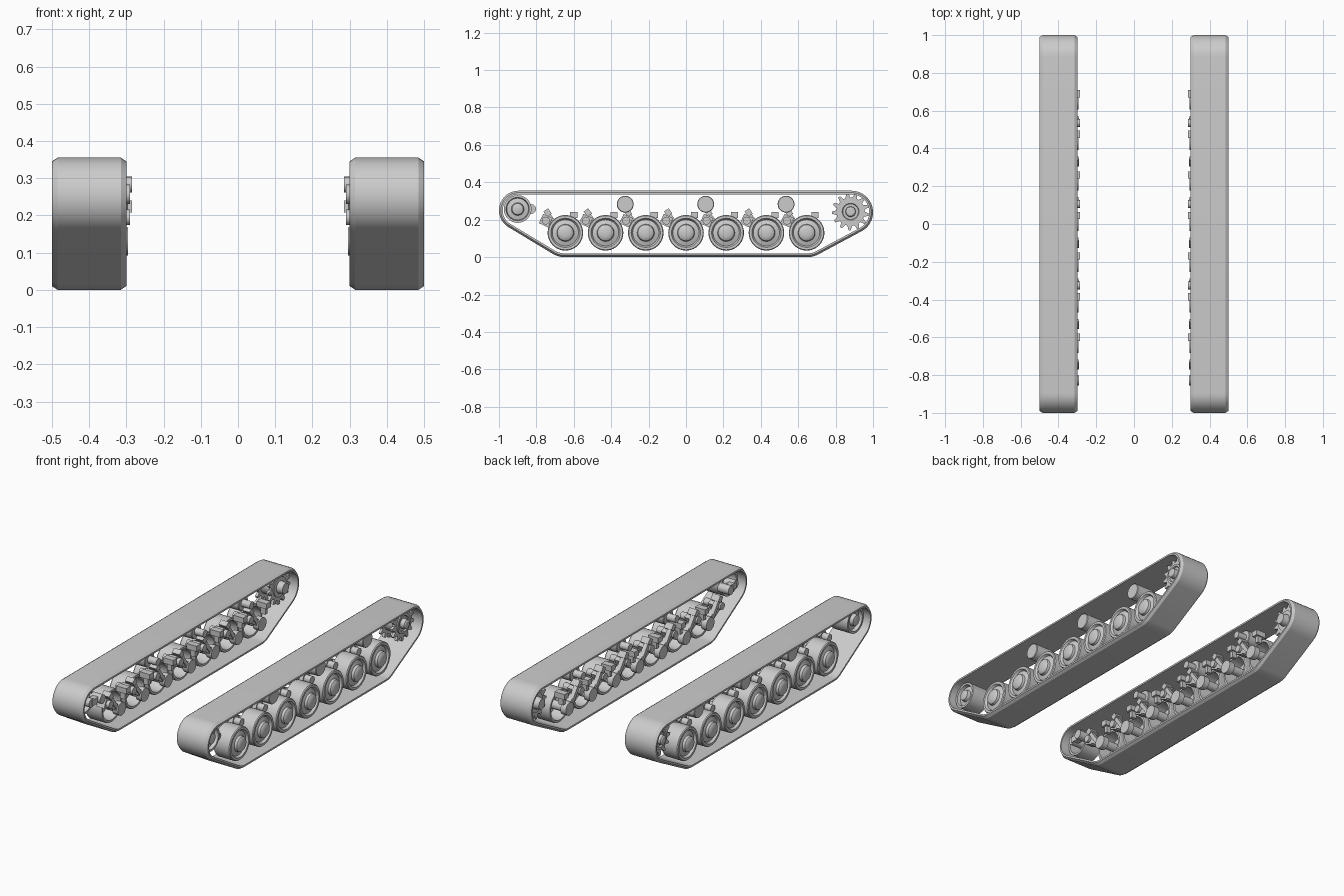
import bpy, bmesh, math
from mathutils import Matrix, Vector

cube = bpy.data.objects.get("Cube")
if cube:
    bpy.data.objects.remove(cube, do_unlink=True)

grey = bpy.data.materials.new("plain grey")
grey.use_nodes = True
COLOUR = (0.6, 0.6, 0.6, 1)
grey.diffuse_color = COLOUR
grey.node_tree.nodes["Principled BSDF"].inputs["Base Color"].default_value = COLOUR


def finish(name, bm):
    """Turn a left-side part into an object mirrored to the right side."""
    bmesh.ops.recalc_face_normals(bm, faces=bm.faces)
    mesh = bpy.data.meshes.new(name)
    bm.to_mesh(mesh)
    bm.free()
    mesh.materials.append(grey)
    mesh.shade_smooth()
    mesh.set_sharp_from_angle(angle=math.radians(30))
    ob = bpy.data.objects.new(name, mesh)
    bpy.context.collection.objects.link(ob)
    ob.modifiers.new("Mirror", 'MIRROR').use_mirror_merge = False
    return ob


def skin(bm, rings, closed=False):
    """Bridge consecutive rings of points with quads; rings wrap around."""
    vs = [[bm.verts.new(p) for p in ring] for ring in rings]
    n = len(vs[0])
    for a, b in zip(vs, vs[1:] + ([vs[0]] if closed else [])):
        for i in range(n):
            j = (i + 1) % n
            bm.faces.new((a[i], a[j], b[j], b[i]))
    if not closed:
        bm.faces.new(vs[0])
        bm.faces.new(vs[-1])


def lathe(bm, y, z, profile, n=32):
    """Revolve (x, radius) pairs about an axis running sideways."""
    skin(bm, [[(x, y + r * math.cos(i * math.tau / n), z + r * math.sin(i * math.tau / n))
               for i in range(n)] for x, r in profile])


def rod(bm, y, z, x0, x1, r, n=20):
    lathe(bm, y, z, [(x0, r), (x1, r)], n)


def block(bm, y, z, x0, x1, length, height, angle=0):
    m = (Matrix.Translation(((x0 + x1) / 2, y, z)) @ Matrix.Rotation(angle, 4, 'X')
         @ Matrix.Diagonal((x1 - x0, length, height, 1)))
    bmesh.ops.create_cube(bm, size=1, matrix=m)


def beam(bm, a, b, x0, x1, height):
    """Straight bar between two (y, z) points."""
    d = Vector(b) - Vector(a)
    mid = (Vector(a) + Vector(b)) / 2
    block(bm, mid.x, mid.y, x0, x1, d.length, height, math.atan2(d.y, d.x))


# Track belt: chamfered section swept around four arcs
arcs = [(-0.895, 0.25, 0.105, 90, 241, 16), (-0.65, 0.12, 0.12, 242, 270, 5),
        (0.65, 0.12, 0.12, 270, 297, 5), (0.885, 0.24, 0.115, 298, 450, 16)]
section = [(-0.02, 0.3), (-0.01, 0.3), (0, 0.315), (0, 0.485), (-0.01, 0.5), (-0.02, 0.5)]
rings = []
for cy, cz, r, a0, a1, steps in arcs:
    for i in range(steps + 1):
        a = math.radians(a0 + (a1 - a0) * i / steps)
        rings.append([(x, cy + (r + d) * math.cos(a), cz + (r + d) * math.sin(a))
                      for d, x in section])
bm = bmesh.new()
skin(bm, rings, closed=True)
finish("track_belt", bm)

# Road wheels with hollow backs, and their suspension units
WHEEL_Z = 0.13
wheel = [(0.435, 0.03), (0.435, 0.075), (0.36, 0.08), (0.36, 0.092), (0.365, 0.095),
         (0.46, 0.095), (0.465, 0.091), (0.465, 0.078), (0.452, 0.07), (0.46, 0.046),
         (0.474, 0.043), (0.48, 0.036), (0.484, 0.02), (0.485, 0.005)]
for k in range(7):
    y = 0.215 * (k - 3)
    bm = bmesh.new()
    lathe(bm, y, WHEEL_Z, wheel, 40)
    finish(f"road_wheel_{k + 1}", bm)

    py, pz = y - 0.105, 0.195
    bm = bmesh.new()
    rod(bm, y, WHEEL_Z, 0.3, 0.45, 0.025)
    rod(bm, y, WHEEL_Z, 0.295, 0.33, 0.038)
    beam(bm, (py, pz), (y, WHEEL_Z), 0.305, 0.335, 0.035)
    finish(f"swing_arm_{k + 1}", bm)

    bm = bmesh.new()
    block(bm, py, pz, 0.31, 0.36, 0.055, 0.055, math.radians(-25))
    rod(bm, py, pz, 0.29, 0.4, 0.021)
    finish(f"arm_pivot_{k + 1}", bm)

    bm = bmesh.new()
    block(bm, y + 0.045, 0.224, 0.285, 0.35, 0.038, 0.032)
    block(bm, y + 0.045, 0.195, 0.3, 0.33, 0.022, 0.05)
    finish(f"bump_stop_{k + 1}", bm)

    bm = bmesh.new()
    beam(bm, (y - 0.1, 0.24), (y - 0.035, 0.15), 0.3, 0.325, 0.022)
    block(bm, y - 0.095, 0.238, 0.295, 0.345, 0.035, 0.03, math.radians(-54))
    finish(f"damper_{k + 1}", bm)

# Return rollers under the upper run
for k, y in enumerate((-0.325, 0.105, 0.535)):
    bm = bmesh.new()
    lathe(bm, y, 0.283, [(0.34, 0.042), (0.344, 0.045), (0.456, 0.045), (0.46, 0.042)])
    rod(bm, y, 0.283, 0.285, 0.34, 0.021)
    finish(f"return_roller_{k + 1}", bm)

# Front idler wheel and its tension arm
IY, IZ = -0.9, 0.257
bm = bmesh.new()
lathe(bm, IY, IZ, [(0.42, 0.02), (0.42, 0.06), (0.35, 0.062), (0.35, 0.074), (0.46, 0.074),
                   (0.46, 0.062), (0.44, 0.058), (0.445, 0.034), (0.465, 0.03), (0.47, 0.015)])
finish("idler_wheel", bm)
bm = bmesh.new()
rod(bm, IY, IZ, 0.31, 0.43, 0.025)
beam(bm, (IY, IZ), (-0.83, 0.257), 0.305, 0.34, 0.035)
rod(bm, -0.828, 0.257, 0.29, 0.36, 0.026)
finish("idler_arm", bm)

# Rear drive sprocket: two toothed plates on a stepped drum
SY, SZ, TEETH = 0.88, 0.243, 13
bm = bmesh.new()
for x in (0.35, 0.43):
    outline = []
    for t in range(TEETH):
        for frac, r in ((0, 0.076), (0.3, 0.076), (0.5, 0.1), (0.75, 0.1)):
            a = (t + frac) * math.tau / TEETH
            outline.append((SY + r * math.cos(a), SZ + r * math.sin(a)))
    skin(bm, [[(px, y, z) for y, z in outline] for px in (x, x + 0.015)])
finish("drive_sprocket", bm)
bm = bmesh.new()
lathe(bm, SY, SZ, [(0.31, 0.03), (0.345, 0.035), (0.345, 0.058), (0.452, 0.058),
                   (0.452, 0.045), (0.442, 0.04), (0.442, 0.028), (0.47, 0.026), (0.475, 0.018)])
finish("sprocket_drum", bm)
